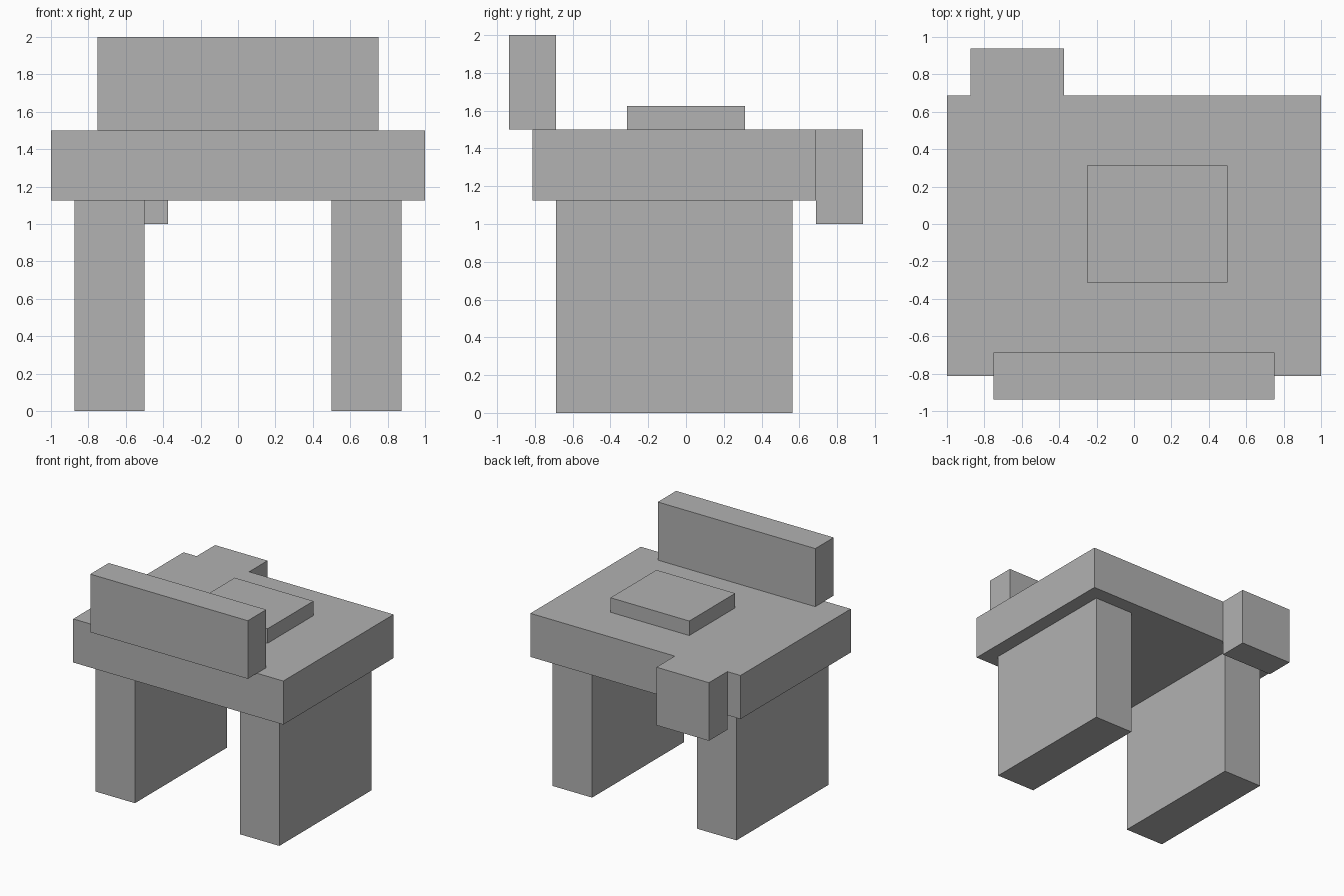
import bpy
import bmesh
from mathutils import Vector

if "Cube" in bpy.data.objects:
    bpy.data.objects.remove(bpy.data.objects["Cube"], do_unlink=True)

# Single plain grey
GREY = (0.445, 0.445, 0.445, 1.0)
grey = bpy.data.materials.new("plain grey")
grey.use_nodes = True
grey.diffuse_color = GREY
grey.node_tree.nodes["Principled BSDF"].inputs["Base Color"].default_value = GREY


def box(name, low, high):
    """Sharp-edged box between two opposite corners."""
    low, high = Vector(low), Vector(high)
    bm = bmesh.new()
    bmesh.ops.create_cube(bm, size=1.0)
    bmesh.ops.scale(bm, vec=high - low, verts=bm.verts)
    mesh = bpy.data.meshes.new(name)
    bm.to_mesh(mesh)
    bm.free()
    mesh.materials.append(grey)
    obj = bpy.data.objects.new(name, mesh)
    obj.location = (low + high) / 2
    bpy.context.collection.objects.link(obj)
    return obj


# Thick slab carried by two deep legs
box("slab", (-1, -0.8125, 1.125), (1, 0.6875, 1.5))
for side, x in (("right", -0.6875), ("left", 0.6875)):
    box(side + "_leg", (x - 0.1875, -0.6875, 0), (x + 0.1875, 0.5625, 1.125))

# Upright panel overhanging the front edge
box("front_panel", (-0.75, -0.9375, 1.5), (0.75, -0.6875, 2))

# Low off-centre pad on top
box("top_pad", (-0.25, -0.3125, 1.5), (0.5, 0.3125, 1.625))

# Block hanging on the back, flush with the slab top
box("back_block", (-0.875, 0.6875, 1), (-0.375, 0.9375, 1.5))
